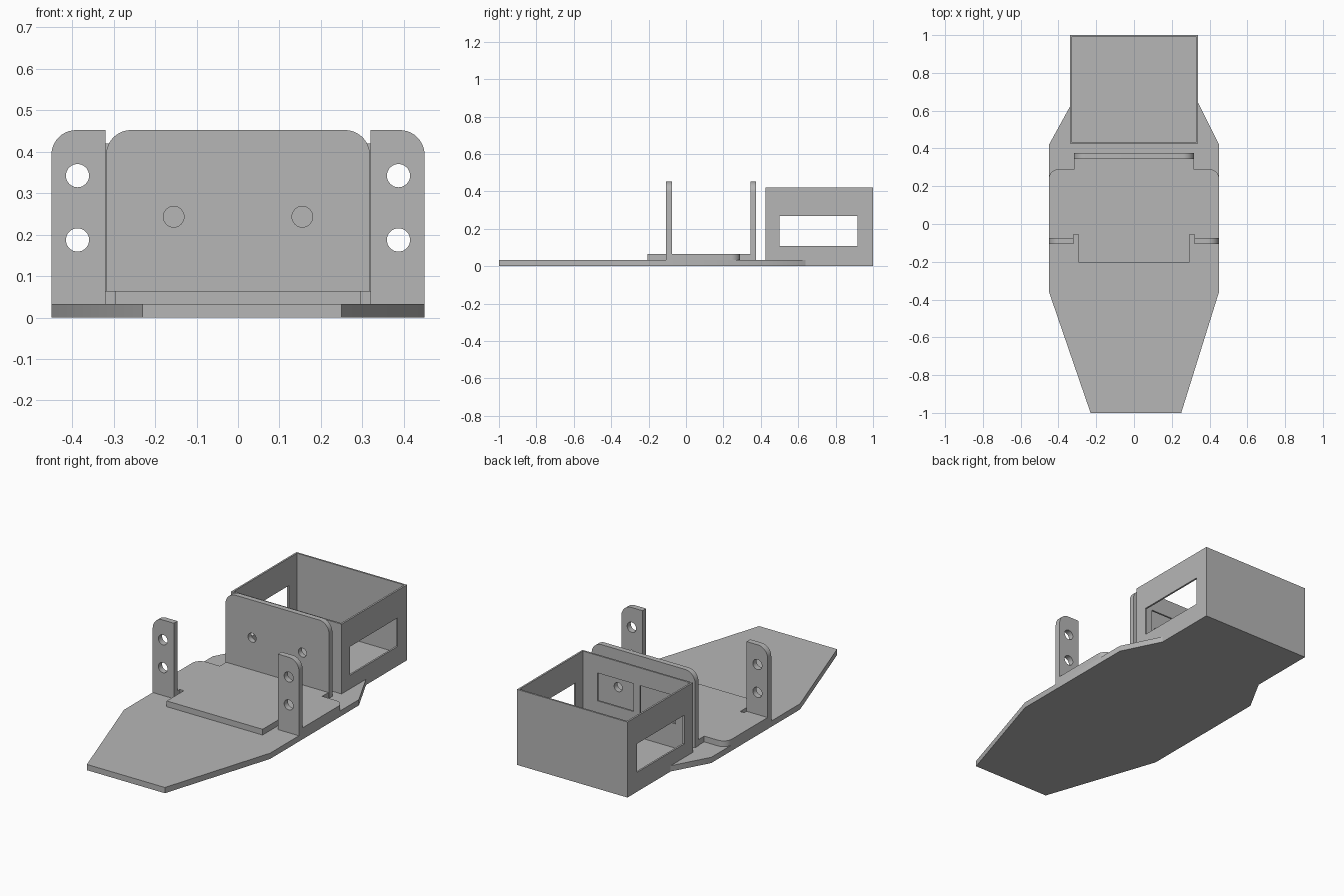
import bpy, bmesh
from math import cos, sin, radians
from mathutils import Matrix

if "Cube" in bpy.data.objects:
    bpy.data.objects.remove(bpy.data.objects["Cube"])

grey = bpy.data.materials.new("plain_grey")
grey.use_nodes = True
GREY = (0.47, 0.47, 0.47, 1)
grey.diffuse_color = GREY
grey.node_tree.nodes["Principled BSDF"].inputs["Base Color"].default_value = GREY


def arc(cx, cy, r, start, end, n=10):
    angles = [radians(start + (end - start) * i / n) for i in range(n + 1)]
    return [(cx + r * cos(a), cy + r * sin(a)) for a in angles]


def circle(cx, cy, r):
    return arc(cx, cy, r, 0, 360, 32)[:-1]


def rect(x0, x1, y0, y1):
    return [(x0, y0), (x1, y0), (x1, y1), (x0, y1)]


def mirrored(half):
    return half + [(-x, y) for x, y in reversed(half)]


def sheet(name, loops, plane, low, high):
    """Filled outline with holes, thickened from low to high across its plane."""
    curve = bpy.data.curves.new(name, "CURVE")
    curve.dimensions = "2D"
    curve.fill_mode = "BOTH"
    curve.extrude = (high - low) / 2
    for points in loops:
        spline = curve.splines.new("POLY")
        spline.points.add(len(points) - 1)
        for p, (x, y) in zip(spline.points, points):
            p.co = (x, y, 0, 1)
        spline.use_cyclic_u = True
    temp = bpy.data.objects.new(name + "_outline", curve)
    bpy.context.collection.objects.link(temp)
    bpy.context.view_layer.update()
    mesh = bpy.data.meshes.new_from_object(
        temp.evaluated_get(bpy.context.evaluated_depsgraph_get()))
    bpy.data.objects.remove(temp)

    mid = (low + high) / 2
    axes = {"XY": ((1, 0, 0, 0), (0, 1, 0, 0), (0, 0, 1, mid)),
            "XZ": ((1, 0, 0, 0), (0, 0, -1, mid), (0, 1, 0, 0)),
            "YZ": ((0, 0, 1, mid), (1, 0, 0, 0), (0, 1, 0, 0))}[plane]
    bm = bmesh.new()
    bm.from_mesh(mesh)
    bm.transform(Matrix(axes + ((0, 0, 0, 1),)))
    bmesh.ops.remove_doubles(bm, verts=bm.verts, dist=0.0001)
    bmesh.ops.recalc_face_normals(bm, faces=bm.faces)
    bm.to_mesh(mesh)
    bm.free()
    mesh.name = name
    mesh.materials.clear()
    mesh.materials.append(grey)
    obj = bpy.data.objects.new(name, mesh)
    bpy.context.collection.objects.link(obj)
    bpy.ops.object.select_all(action="DESELECT")
    obj.select_set(True)
    bpy.context.view_layer.objects.active = obj
    bpy.ops.object.shade_smooth_by_angle(angle=radians(30))
    return obj


BASE, FLOOR, TOP = 0.032, 0.064, 0.452      # stacked heights
BOX_X, BOX_FRONT, BOX_TOP, WALL = 0.34, 0.425, 0.42, 0.01

# Base plate, wrapping the front corners of the box
sheet("base_plate", [[(-0.23, -1), (0.25, -1), (0.45, -0.36), (0.45, 0.42),
                      (BOX_X, 0.64), (BOX_X, BOX_FRONT), (-BOX_X, BOX_FRONT),
                      (-BOX_X, 0.62), (-0.45, 0.42), (-0.45, -0.36)]],
      "XY", 0, BASE)

# Bracket floor with relief notches and rounded rear corners
half = [(0.295, -0.205), (0.295, -0.055), (0.32, -0.055), (0.32, -0.075),
        (0.45, -0.075)] + arc(0.4, 0.24, 0.05, 0, 90) + [(0.315, 0.29), (0.315, 0.345)]
sheet("bracket_floor", [mirrored(half)], "XY", BASE, FLOOR)

# Upright back of the bracket
back = [(0.318, BASE)] + arc(0.258, TOP - 0.06, 0.06, 0, 90)
sheet("bracket_back", [mirrored(back)] + [circle(s * 0.155, 0.243, 0.025) for s in (-1, 1)],
      "XZ", 0.345, 0.375)

# Upright ears, each with two holes
for side, s in (("left", 1), ("right", -1)):
    ear = [(0.32, BASE), (0.45, BASE)] + arc(0.39, TOP - 0.06, 0.06, 0, 90) + [(0.32, TOP)]
    loops = [ear] + [circle(0.387, z, 0.028) for z in (0.187, 0.342)]
    sheet(side + "_ear", [[(s * x, z) for x, z in loop] for loop in loops],
          "XZ", -0.107, -0.075)

# Open box: floor, front and back walls, windowed sides
sheet("box_floor", [rect(-BOX_X, BOX_X, BOX_FRONT, 1)], "XY", 0, BASE)
inner = BOX_X - WALL
sheet("box_front_wall", [rect(-inner, inner, BASE, BOX_TOP),
                         rect(-0.24, -0.02, 0.167, 0.322),
                         rect(0.02, 0.24, 0.167, 0.322)],
      "XZ", BOX_FRONT, BOX_FRONT + WALL)
sheet("box_back_wall", [rect(-inner, inner, BASE, BOX_TOP)], "XZ", 1 - WALL, 1)
for side, x in (("left", inner), ("right", -BOX_X)):
    sheet("box_" + side + "_wall", [rect(BOX_FRONT, 1, BASE, BOX_TOP),
                                    rect(0.5, 0.918, 0.108, 0.267)],
          "YZ", x, x + WALL)
